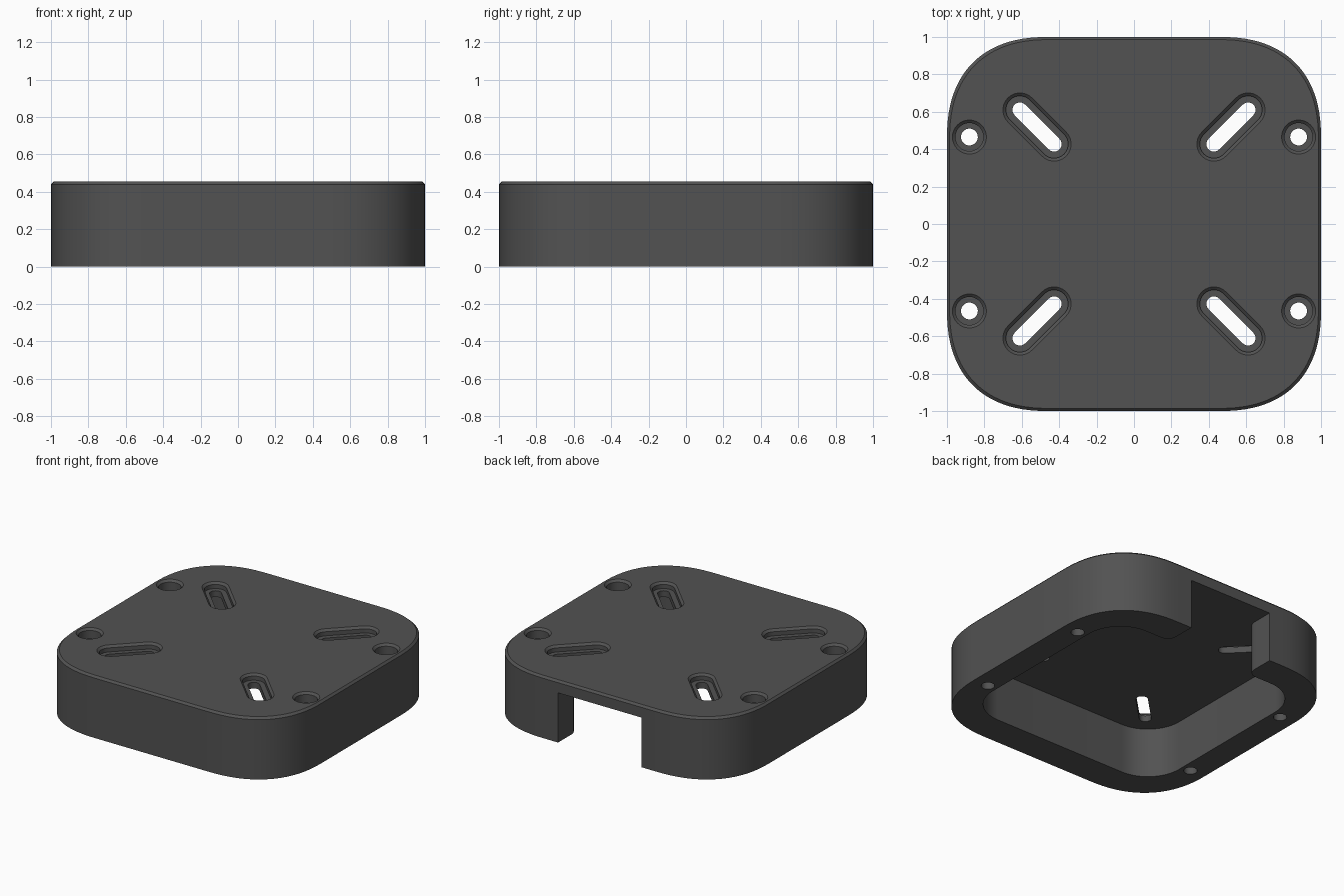
import bpy, bmesh, math

if "Cube" in bpy.data.objects:
    bpy.data.objects.remove(bpy.data.objects["Cube"])

H = 0.455          # overall height
CEIL = 0.365       # underside of the top plate

grey = bpy.data.materials.new("dark_grey")
grey.diffuse_color = (0.085, 0.085, 0.085, 1)
grey.use_nodes = True
grey.node_tree.nodes["Principled BSDF"].inputs["Base Color"].default_value = grey.diffuse_color


def arc(cx, cy, r, a0, a1, n=16, power=2.0):
    """Arc points; a power above 2 squares the curve slightly."""
    pts = []
    for i in range(n + 1):
        a = math.radians(a0 + (a1 - a0) * i / n)
        c, s = math.cos(a), math.sin(a)
        pts.append((cx + r * math.copysign(abs(c) ** (2 / power), c),
                    cy + r * math.copysign(abs(s) ** (2 / power), s)))
    return pts


def loft(bm, rings):
    """Closed solid through rings of (outline, z)."""
    vs = [[bm.verts.new((x, y, z)) for x, y in pts] for pts, z in rings]
    n = len(vs[0])
    for lo, hi in zip(vs, vs[1:]):
        for i in range(n):
            j = (i + 1) % n
            bm.faces.new((lo[i], lo[j], hi[j], hi[i]))
    bm.faces.new(vs[0][::-1])
    bm.faces.new(vs[-1])


def make(name, bm):
    bmesh.ops.recalc_face_normals(bm, faces=bm.faces)
    me = bpy.data.meshes.new(name)
    bm.to_mesh(me)
    bm.free()
    me.materials.append(grey)
    ob = bpy.data.objects.new(name, me)
    bpy.context.collection.objects.link(ob)
    return ob


def stadium(p, q, r):
    """Slot outline between two end centres; a circle when they coincide."""
    a = math.degrees(math.atan2(q[1] - p[1], q[0] - p[0]))
    pts = arc(*q, r, a - 90, a + 90, 14) + arc(*p, r, a + 90, a + 270, 14)
    return pts if p != q else arc(*p, r, 0, 348.75, 31)


# Housing body with softened square corners and a chamfered top edge
def body_outline(k):
    c = 0.55
    pts = []
    for sx, sy, a in ((1, 1, 0), (-1, 1, 90), (-1, -1, 180), (1, -1, 270)):
        pts += arc(sx * (1 - c), sy * (1 - c), c, a, a + 90, 24, 2.4)
    return [(x * k, y * k) for x, y in pts]


bm = bmesh.new()
loft(bm, [(body_outline(1), 0), (body_outline(1), H - 0.015), (body_outline(0.986), H)])
housing = make("housing", bm)

# Cavity open at the bottom, with a rounded cable opening through the back wall
X, Y, R, N, F = 0.81, 0.77, 0.27, 0.34, 0.07
half = (arc(X - R, R - Y, R, -90, 0) + arc(X - R, Y - R, R, 0, 90)
        + arc(N + F, Y + F, F, 270, 180, 10) + [(N, 1.2)])
cavity = half + [(-x, y) for x, y in reversed(half)]
bm = bmesh.new()
loft(bm, [(cavity, -0.1), (cavity, CEIL)])
cavity_cutter = make("cavity_cutter", bm)

# Stepped diagonal slots and counterbored screw holes in every corner
bm = bmesh.new()
top = [(H - 0.015, 0.075), (H + 0.015, 0.107)]
for sx in (-1, 1):
    for sy in (-1, 1):
        p, q = (0.427 * sx, 0.427 * sy), (0.61 * sx, 0.61 * sy)
        loft(bm, [(stadium(p, q, r), z)
                  for z, r in [(0.3, 0.04), (0.41, 0.04), (0.41, 0.075)] + top])
        c = (0.88 * sx, 0.465 * sy)
        loft(bm, [(stadium(c, c, r), z)
                  for z, r in [(-0.1, 0.045), (0.38, 0.045), (0.38, 0.075)] + top])
hole_cutter = make("hole_cutter", bm)

# Cut the openings, then drop the cutters
bpy.context.view_layer.objects.active = housing
housing.select_set(True)
for cutter in (cavity_cutter, hole_cutter):
    cutter.hide_render = True
    mod = housing.modifiers.new("cut", 'BOOLEAN')
    mod.operation = 'DIFFERENCE'
    mod.solver = 'EXACT'
    mod.object = cutter
    bpy.ops.object.modifier_apply(modifier=mod.name)
    bpy.data.objects.remove(cutter)
bpy.ops.object.shade_smooth_by_angle(angle=math.radians(30))
